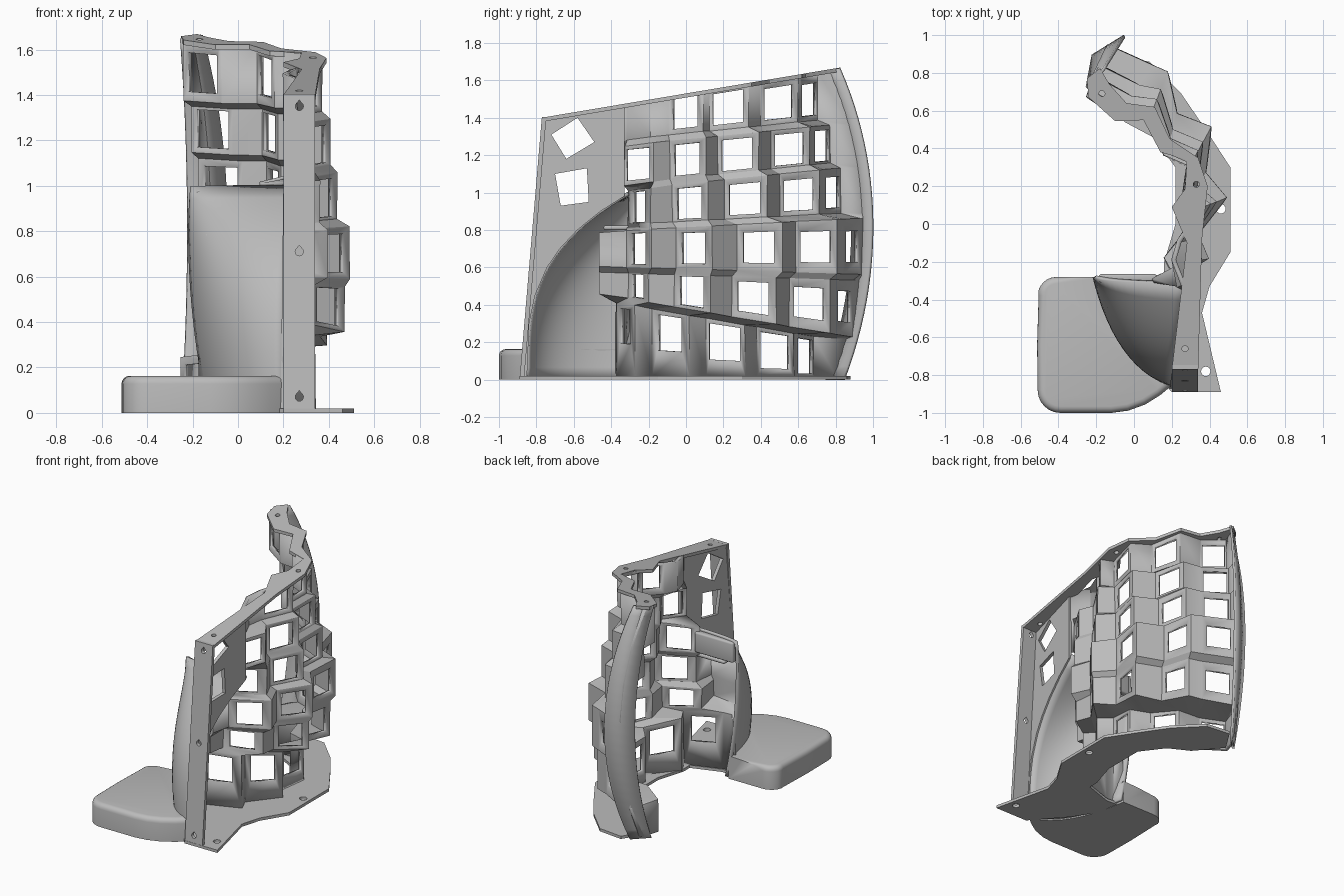
import bpy, bmesh, math
from mathutils import Matrix, Vector

if "Cube" in bpy.data.objects:
    bpy.data.objects.remove(bpy.data.objects["Cube"])

grey = bpy.data.materials.new("mid grey")
grey.diffuse_color = (0.5, 0.5, 0.5, 1)
grey.use_nodes = True
grey.node_tree.nodes["Principled BSDF"].inputs["Base Color"].default_value = grey.diffuse_color


def finish(ob, angle=30):
    ob.data.materials.clear()
    ob.data.materials.append(grey)
    bpy.ops.object.select_all(action='DESELECT')
    ob.select_set(True)
    bpy.context.view_layer.objects.active = ob
    if ob.type == 'CURVE':
        bpy.ops.object.convert(target='MESH')
        ob = bpy.context.view_layer.objects.active
    bpy.ops.object.shade_smooth_by_angle(angle=math.radians(angle))
    return ob


def from_bmesh(name, bm):
    me = bpy.data.meshes.new(name)
    bm.to_mesh(me)
    bm.free()
    ob = bpy.data.objects.new(name, me)
    bpy.context.collection.objects.link(ob)
    return ob


def sheet(name, rows, thick, angle):
    """Thin curved sheet through rows of points."""
    bm = bmesh.new()
    rows = [[bm.verts.new(p) for p in r] for r in rows]
    for r0, r1 in zip(rows, rows[1:]):
        for j in range(len(r0) - 1):
            bm.faces.new((r0[j], r0[j + 1], r1[j + 1], r1[j]))
    bmesh.ops.recalc_face_normals(bm, faces=bm.faces)
    ob = from_bmesh(name, bm)
    solidify(ob, thick)
    return finish(ob, angle)


def solidify(ob, thick):
    m = ob.modifiers.new("thickness", 'SOLIDIFY')
    m.thickness, m.offset = thick, 0


def arc(cx, cy, r, a0, a1, n=7):
    angles = [math.radians(a0 + (a1 - a0) * i / (n - 1)) for i in range(n)]
    return [(cx + r * math.cos(a), cy + r * math.sin(a)) for a in angles]


def circle(x, y, r):
    return arc(x, y, r, 0, 337.5, 16)


def plate(name, loops, half, ax, ay, az, origin):
    """Flat plate from an outline and holes, laid along the given axes."""
    cu = bpy.data.curves.new(name, 'CURVE')
    cu.dimensions, cu.fill_mode, cu.extrude = '2D', 'BOTH', half
    for pts in loops:
        s = cu.splines.new('POLY')
        s.points.add(len(pts) - 1)
        for p, (x, y) in zip(s.points, pts):
            p.co = (x, y, 0, 1)
        s.use_cyclic_u = True
    ob = bpy.data.objects.new(name, cu)
    bpy.context.collection.objects.link(ob)
    ob = finish(ob)
    ob.data.transform(Matrix((ax, ay, az)).transposed().to_4x4())
    ob.data.transform(Matrix.Translation(origin))
    if Matrix((ax, ay, az)).determinant() < 0:
        ob.data.flip_normals()
    return ob


def box(name, lo, hi, r=0.012):
    bm = bmesh.new()
    bmesh.ops.create_cube(bm, size=1)
    for v in bm.verts:
        v.co = [l + (c + 0.5) * (h - l) for c, l, h in zip(v.co, lo, hi)]
    bmesh.ops.bevel(bm, geom=bm.edges[:], offset=r, segments=3, profile=.5, affect='EDGES')
    return finish(from_bmesh(name, bm))


# --- stepped window wall: path of the top row and of the bulged middle row
P0 = [(.28, -.34), (.30, -.17), (.25, -.10), (.36, .09), (.27, .12), (.30, .33), (.17, .39),
      (.09, .59), (-.07, .60), (-.23, .70), (-.21, .78)]
P1 = [(.14, -.31), (.385, -.18), (.33, -.05), (.48, .14), (.37, .27), (.40, .51), (.22, .58),
      (.17, .80), (.10, .83), (-.11, .925), (-.13, .95)]
ROW_BULGE = [0, .3, .55, 1, .82, -.1]
EDGES = [(1.527, .168), (1.295, .1), (1.06, .1), (.825, .05), (.58, -.03), (.37, -.17), (.015, 0)]
# front ends of rows that differ: index 0 and 1 join the cowl, later ones replace wall points
ENDS = {0: {1: (.275, -.345), 2: (.26, -.32), 3: (.21, -.19), 4: (.24, -.09)},
        1: {1: (.275, -.345)}, 2: {2: (.10, -.30), 3: (.35, -.185)},
        3: {0: (-.14, -.43), 1: (.12, -.455)},
        4: {0: (-.14, -.43), 1: (.10, -.455), 2: (.09, -.30), 3: (.33, -.195)},
        5: {0: (-.165, -.31), 1: (-.12, -.365), 2: (-.05, -.36), 3: (.21, -.265),
            4: (.17, -.18), 5: (.33, .02)}}
N = len(P0) + 2


def rear_bulge(z):
    return 1 - ((z - .8) / .86) ** 2


def wall_point(i, row, edge):
    t = ROW_BULGE[row]
    a, b = EDGES[edge]
    if i in ENDS.get(row, {}):
        x, y = ENDS[row][i]
    elif i < 2:
        return None
    else:
        p, q = Vector(P0[i - 2]), Vector(P1[i - 2])
        x, y = p.lerp(q, t)
    z = a + b * y
    if 0 < edge < 6:
        z += .016 if edge == row + 1 else -.016
    if i == N - 1:      # the rear edge follows one smooth arc
        x, y = p.lerp(q, rear_bulge(z))
    return Vector((x, y, z))


bm = bmesh.new()
levels = []
for r in range(6):
    for e in (r, r + 1):
        pts = [wall_point(i, r, e) for i in range(N)]
        levels.append([p and bm.verts.new(p) for p in pts])
for k in range(11):
    for i in range(N - 1):
        q = [levels[k][i], levels[k + 1][i], levels[k + 1][i + 1], levels[k][i + 1]]
        if None in q:
            continue
        window = k % 2 == 0 and i in (2, 4, 6, 8, 10) and not (k == 0 and i == 2)
        if not window:
            bm.faces.new(q)
            continue
        # square opening of even size inside each facet
        c = [v.co for v in q]
        h = ((c[0] + c[3]) - (c[1] + c[2])).length / 2
        w = ((c[3] + c[2]) - (c[0] + c[1])).length / 2
        mu = max(.1, (1 - .165 / w) / 2)
        v0 = max(.07, (1 - .165 / h) / 2)
        v1 = 1 - v0
        if k == 0:
            v1 = 1 - .035 / h
            v0 = max(.07, v1 - .17 / h)
        elif k == 10:
            v0 = .03 / h
            v1 = min(.93, v0 + .185 / h)
        ring = []
        for u, v in ((mu, v0), (mu, v1), (1 - mu, v1), (1 - mu, v0)):
            ring.append(bm.verts.new((c[0].lerp(c[1], v)).lerp(c[3].lerp(c[2], v), u)))
        for j in range(4):
            m = (j + 1) % 4
            bm.faces.new((q[j], q[m], ring[m], ring[j]))
bmesh.ops.recalc_face_normals(bm, faces=bm.faces)
wall = from_bmesh("window_wall", bm)
solidify(wall, .026)
finish(wall, 28)

# --- bowed rear flange strip
strip = []
for k in range(25):
    zn = 1.66 * k / 24
    t = rear_bulge(zn)
    inner, outer = Vector((-.25, .72)).lerp((-.22, .89), t), Vector((-.16, .82)).lerp((-.05, .995), t)
    strip.append([(p.x, p.y, zn * (1.527 + .168 * p.y) / 1.66) for p in (inner, outer)])
sheet("rear_flange", strip, .016, 30)


# --- curved front cowl
def side_x(y):
    return .2 + .15 * (y + .87)


def cowl_front(z):
    return -.85 + .55 * z ** 3.2


def cowl_section(z, n=15):
    yf = cowl_front(z)
    xl = -.21 + .05 * ((.8 - z) / .6) ** 2
    a, c, d = Vector((side_x(yf), yf, z)), Vector((xl + .07, yf + .13 * (-.28 - yf), z)), Vector((xl, -.28, z))
    return [a * (1 - s) ** 2 + c * 2 * s * (1 - s) + d * s * s for s in [j / (n - 1) for j in range(n)]]


sheet("cowl", [cowl_section(.01 + .985 * k / 18) for k in range(19)], .02, 40)

# --- top of the cowl and cap over the inner block
box("cowl_top_bar", (-.185, -.31, .84), (.12, -.265, .985), .012)
box("inner_block_cap", (-.10, -.44, .80), (.13, -.29, .825), .01)

# --- flat side plate with two tilted windows
outline = [(-.87, .02), (-.76, 1.40), (-.33, 1.47), (-.33, .98)]
outline += [(cowl_front(z), z) for z in (.9, .8, .7, .6, .45, .3, .02)]
win_a = [(-.72, 1.31), (-.58, 1.40), (-.49, 1.27), (-.64, 1.18)]
win_b = [(-.70, 1.10), (-.53, 1.13), (-.52, .95), (-.67, .93)]
plate("side_plate", [outline, win_a, win_b], .012, (.15, 1, 0), (0, 0, 1), (1, 0, 0), (side_x(0), 0, 0))

# --- leaning front post with teardrop holes
drops = [[(.27, z + .028)] + arc(.27, z, .018, 150, 390, 11) for z in (.07, .71, 1.35)]
plate("front_post", [[(.2, 0), (.34, 0), (.34, 1.405), (.2, 1.405)]] + drops, .012,
      (1, 0, 0), (0, .085, 1), (0, 1, 0), (0, -.878, 0))

# --- sloping top flange
top = [(.2, -.77), (.28, -.1), (.2, .09), (.27, .185), (.28, .34), (.14, .38), (.05, .55), (-.1, .545),
       (-.24, .67), (-.25, .77), (-.18, .825), (-.13, .74), (-.04, .64), (.11, .62), (.19, .45),
       (.34, .35), (.39, .2), (.36, -.08), (.34, -.77)]
plate("top_flange", [top] + [circle(x, y, .016) for x, y in ((.33, .21), (.27, -.66), (-.17, .69))], .011,
      (1, 0, 0), (0, 1, .168), (0, 0, 1), (0, 0, 1.519))

# --- base flange, also the floor behind the cowl
base = [(.2, -.89), (.46, -.89), (.36, -.47), (.40, -.33), (.51, -.15), (.51, .3), (.38, .5), (.25, .69),
        (.08, .86), (-.1, .88), (-.2, .72), (-.05, .54), (.1, .46), (.22, .3), (.22, 0), (.16, -.2),
        (.16, -.27), (-.05, -.34), (-.13, -.33), (-.1, -.5), (0, -.66)]
plate("base_flange", [base, circle(.46, .08, .025), circle(.38, -.78, .025)], .01,
      (1, 0, 0), (0, 1, 0), (0, 0, 1), (0, 0, .01))

# --- rounded foot pad wrapping the outside of the cowl
pts = arc(-.41, -.38, .10, 90, 180)
pts[-1] = (-.505, -.38)
pts += [(-.513, -.64)] + arc(-.39, -.88, .12, 180, 270)
pts += [(-.12, -1), (-.03, -.988), (.06, -.955), (.14, -.905), (.2, -.855)]
outer = pts[:]
pts += [(p.x, p.y) for p in cowl_section(.1, 9)[1:]]
bm = bmesh.new()
f = bm.faces.new([bm.verts.new((x, y, 0)) for x, y in pts])
ext = bmesh.ops.extrude_face_region(bm, geom=[f])
for v in ext["geom"]:
    if isinstance(v, bmesh.types.BMVert):
        v.co.z = .163
bmesh.ops.recalc_face_normals(bm, faces=bm.faces)
# only the free outer rim is rounded
rim = [e for e in bm.edges if all(v.co.z > .1 and min(math.dist(v.co.xy, o) for o in outer) < 1e-4
                                  for v in e.verts)]
bmesh.ops.bevel(bm, geom=rim, offset=.035, segments=4, profile=.5, affect='EDGES')
finish(from_bmesh("foot_pad", bm), 35)
